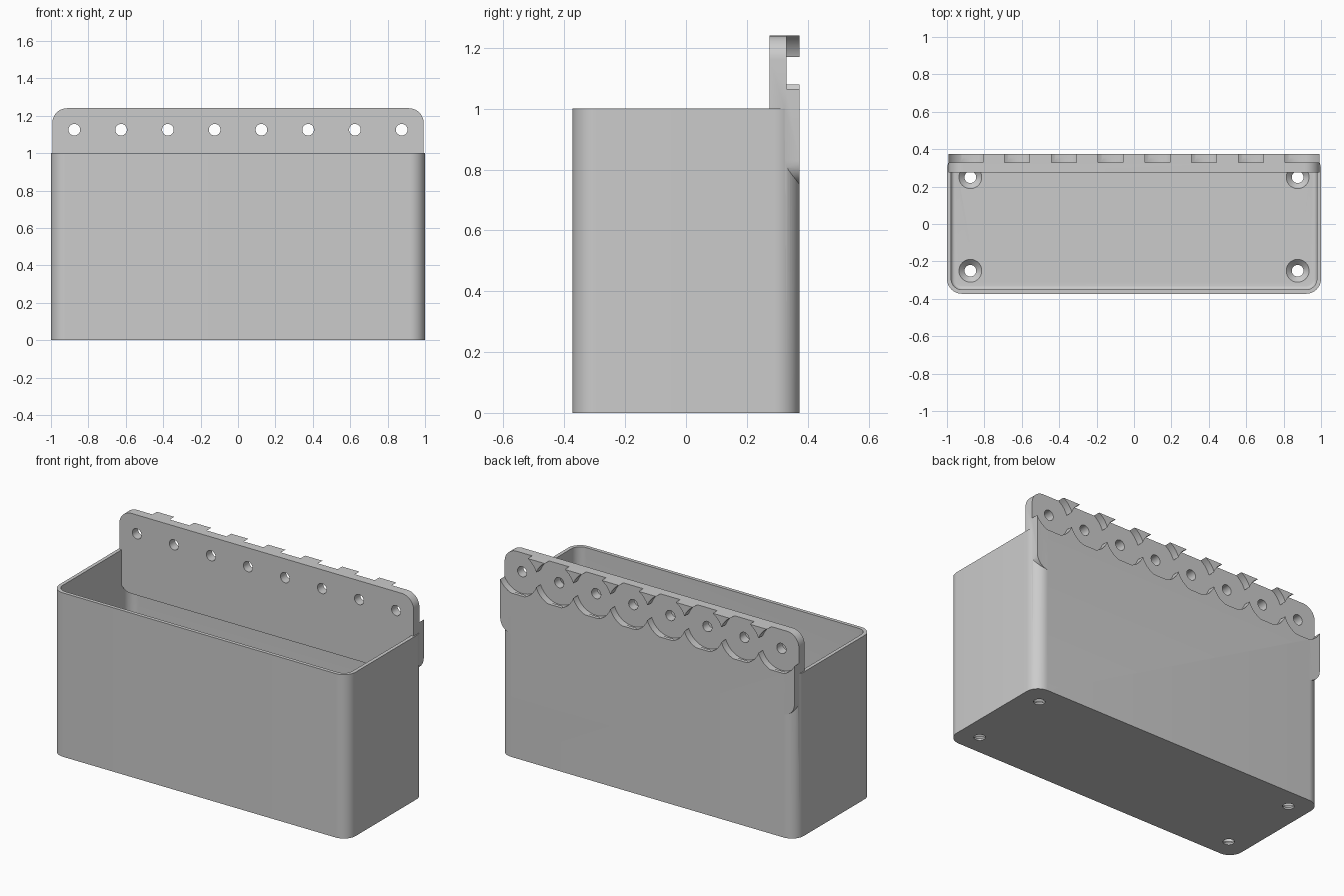
import bpy, bmesh, math
from mathutils import Matrix, Vector

if "Cube" in bpy.data.objects:
    bpy.data.objects.remove(bpy.data.objects["Cube"])

HALF_W, HALF_D, HEIGHT = 1.0, 0.373, 1.0
WALL, FLOOR, CORNER = 0.022, 0.04, 0.08
PLATE_W, PLATE_FRONT, RECESS = 0.993, 0.275, 0.33
PLATE_LOW, PLATE_TOP = 0.75, 1.24
HOLE_Z, HOLE_R, SCALLOP_R = 1.125, 0.031, 0.133
UPRIGHT = Matrix.Rotation(math.pi / 2, 4, 'X')

grey = bpy.data.materials.new("light grey plastic")
grey.use_nodes = True
GREY = (0.6, 0.6, 0.6, 1)
grey.diffuse_color = GREY
grey.node_tree.nodes["Principled BSDF"].inputs["Base Color"].default_value = GREY


def make_object(name, bm):
    bmesh.ops.recalc_face_normals(bm, faces=bm.faces)
    mesh = bpy.data.meshes.new(name)
    bm.to_mesh(mesh)
    bm.free()
    obj = bpy.data.objects.new(name, mesh)
    bpy.context.collection.objects.link(obj)
    mesh.materials.append(grey)
    return obj


def rounded_block(name, half_x, half_y, radius, low, high, fillet=0, matrix=None):
    """Rounded rectangle outline, extruded from low to high."""
    bm = bmesh.new()
    verts = []
    steps = 12
    for quarter, (sx, sy) in enumerate([(1, 1), (-1, 1), (-1, -1), (1, -1)]):
        for i in range(steps + 1):
            a = (quarter + i / steps) * math.pi / 2
            verts.append(bm.verts.new((sx * (half_x - radius) + radius * math.cos(a),
                                       sy * (half_y - radius) + radius * math.sin(a), low)))
    base = bm.faces.new(verts)
    rim = list(base.edges)
    top = bmesh.ops.extrude_face_region(bm, geom=[base], use_keep_orig=True)
    moved = [v for v in top["geom"] if isinstance(v, bmesh.types.BMVert)]
    bmesh.ops.translate(bm, vec=Vector((0, 0, high - low)), verts=moved)
    bmesh.ops.recalc_face_normals(bm, faces=bm.faces)
    if fillet:
        bmesh.ops.bevel(bm, geom=rim, offset=fillet, segments=5, profile=0.5, affect='EDGES')
    if matrix:
        bm.transform(matrix)
    return make_object(name, bm)


def round_cutter(r1, r2, length, matrix):
    bm = bmesh.new()
    bmesh.ops.create_cone(bm, cap_ends=True, segments=48, radius1=r1, radius2=r2,
                          depth=length, matrix=matrix)
    return make_object("cutter", bm)


def combine(target, other, operation='DIFFERENCE'):
    other.hide_render = True
    mod = target.modifiers.new("combine", 'BOOLEAN')
    mod.operation, mod.solver, mod.object = operation, 'EXACT', other
    bpy.context.view_layer.objects.active = target
    bpy.ops.object.modifier_apply(modifier=mod.name)
    bpy.data.objects.remove(other)


# Open box with rounded corners and a filleted floor
planter = rounded_block("wall_box", HALF_W, HALF_D, CORNER, 0, HEIGHT)
combine(planter, rounded_block("cavity", HALF_W - WALL, HALF_D - WALL, CORNER - WALL,
                               FLOOR, HEIGHT + 0.2, fillet=0.02))

# Countersunk holes in the floor
for x in (-0.875, 0.875):
    for y in (-0.25, 0.25):
        combine(planter, round_cutter(HOLE_R, HOLE_R, 0.2, Matrix.Translation((x, y, 0))))
        combine(planter, round_cutter(HOLE_R, 0.061, 0.03,
                                      Matrix.Translation((x, y, FLOOR - 0.0149))))

# Back mounting plate
mid_z = (PLATE_LOW + PLATE_TOP) / 2
plate = rounded_block("mounting_plate", PLATE_W, (PLATE_TOP - PLATE_LOW) / 2, CORNER,
                      -HALF_D, -PLATE_FRONT,
                      matrix=Matrix.Translation((0, 0, mid_z)) @ UPRIGHT)

# Row of screw holes, each in a round recess on the rear face
for i in range(8):
    x = -0.875 + i * 0.25
    combine(plate, round_cutter(SCALLOP_R, SCALLOP_R, 0.2,
                                Matrix.Translation((x, RECESS + 0.1, HOLE_Z)) @ UPRIGHT))
    combine(plate, round_cutter(HOLE_R, HOLE_R, 0.5,
                                Matrix.Translation((x, PLATE_FRONT, HOLE_Z)) @ UPRIGHT))

# Join the plate to the box and shade the curves
combine(planter, plate, 'UNION')
bpy.ops.object.select_all(action='DESELECT')
planter.select_set(True)
bpy.context.view_layer.objects.active = planter
bpy.ops.object.shade_smooth_by_angle(angle=math.radians(30))
